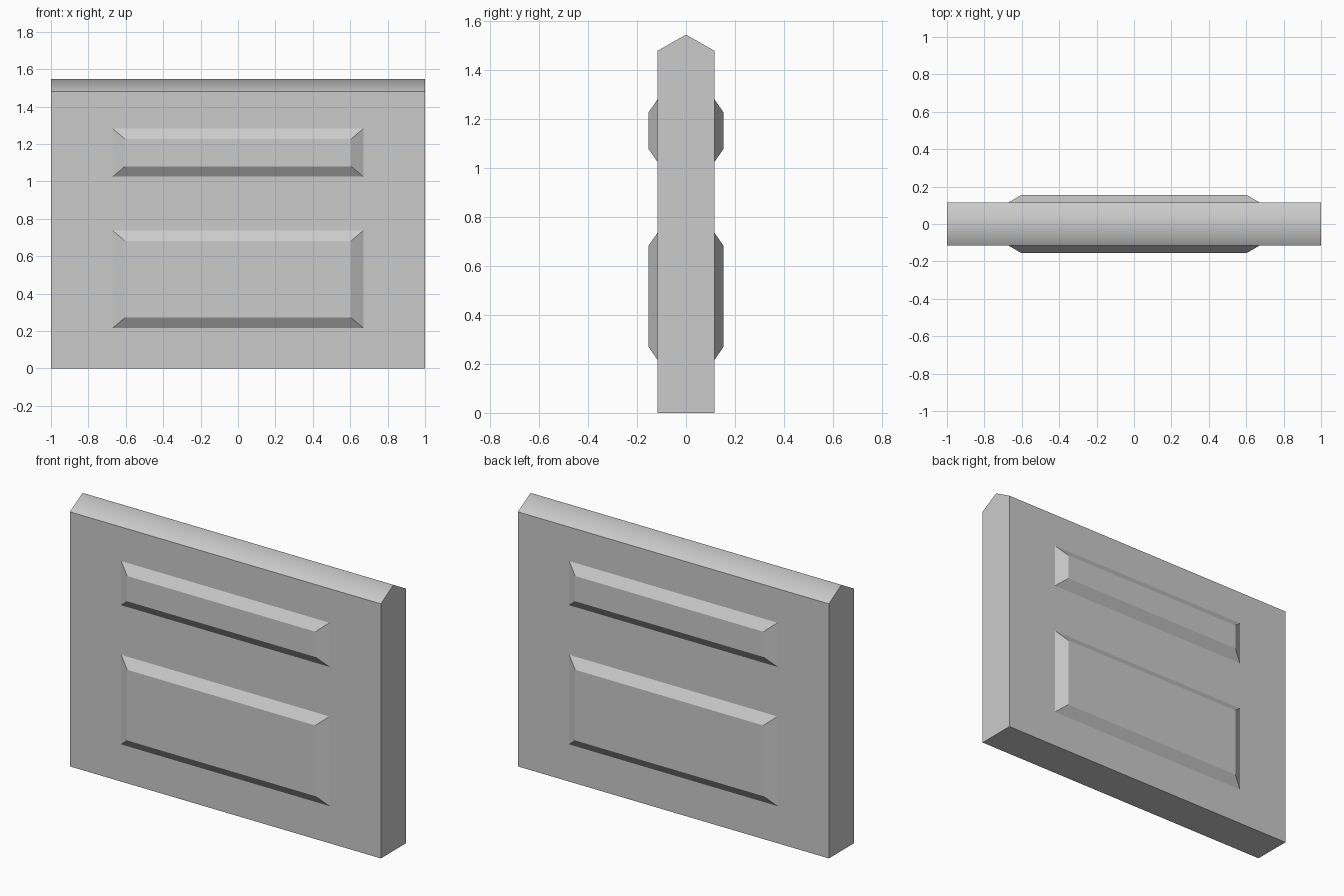
import bpy
import bmesh

cube = bpy.data.objects.get("Cube")
if cube:
    bpy.data.objects.remove(cube, do_unlink=True)

stone = bpy.data.materials.new("grey_stone")
stone.use_nodes = True
grey = (0.6, 0.6, 0.6, 1)
stone.diffuse_color = grey
stone.node_tree.nodes["Principled BSDF"].inputs["Base Color"].default_value = grey

HALF_T = 0.116    # half thickness of the slab
PANEL_Y = 0.154   # distance of the panel face from the centre


def add_object(name, bm):
    bmesh.ops.recalc_face_normals(bm, faces=bm.faces)
    mesh = bpy.data.meshes.new(name)
    bm.to_mesh(mesh)
    bm.free()
    mesh.materials.append(stone)
    obj = bpy.data.objects.new(name, mesh)
    bpy.context.collection.objects.link(obj)
    return obj


# Slab: gabled profile extruded along x, softly shaded over the ridge
bm = bmesh.new()
profile = [(-HALF_T, 0), (HALF_T, 0), (HALF_T, 1.48), (0, 1.546), (-HALF_T, 1.48)]
end = bm.faces.new([bm.verts.new((-1, y, z)) for y, z in profile])
ext = bmesh.ops.extrude_face_region(bm, geom=[end], use_keep_orig=True)
new_verts = [g for g in ext["geom"] if isinstance(g, bmesh.types.BMVert)]
bmesh.ops.translate(bm, verts=new_verts, vec=(2, 0, 0))
bm.normal_update()
for face in bm.faces:
    face.smooth = all(v.co.z > 1.4 for v in face.verts)
for edge in bm.edges:
    along_ridge = all(v.co.z > 1.5 for v in edge.verts)
    edge.smooth = along_ridge
add_object("wall_slab", bm)


# Raised panels with bevelled borders, on both sides
def raised_panel(name, side, z0, z1):
    bm = bmesh.new()
    rings = []
    for y, x, inset in ((HALF_T - 0.01, 0.67, 0), (HALF_T, 0.67, 0), (PANEL_Y, 0.605, 0.055)):
        lo, hi = z0 + inset, z1 - inset
        rings.append([bm.verts.new((px, side * y, pz))
                      for px, pz in ((-x, lo), (x, lo), (x, hi), (-x, hi))])
    for a, b in zip(rings, rings[1:]):
        for i in range(4):
            j = (i + 1) % 4
            bm.faces.new((a[i], a[j], b[j], b[i]))
    bm.faces.new(rings[0])
    bm.faces.new(rings[-1])
    add_object(name, bm)


for side, label in ((-1, "front"), (1, "back")):
    raised_panel(label + "_upper_panel", side, 1.025, 1.282)
    raised_panel(label + "_lower_panel", side, 0.216, 0.737)
